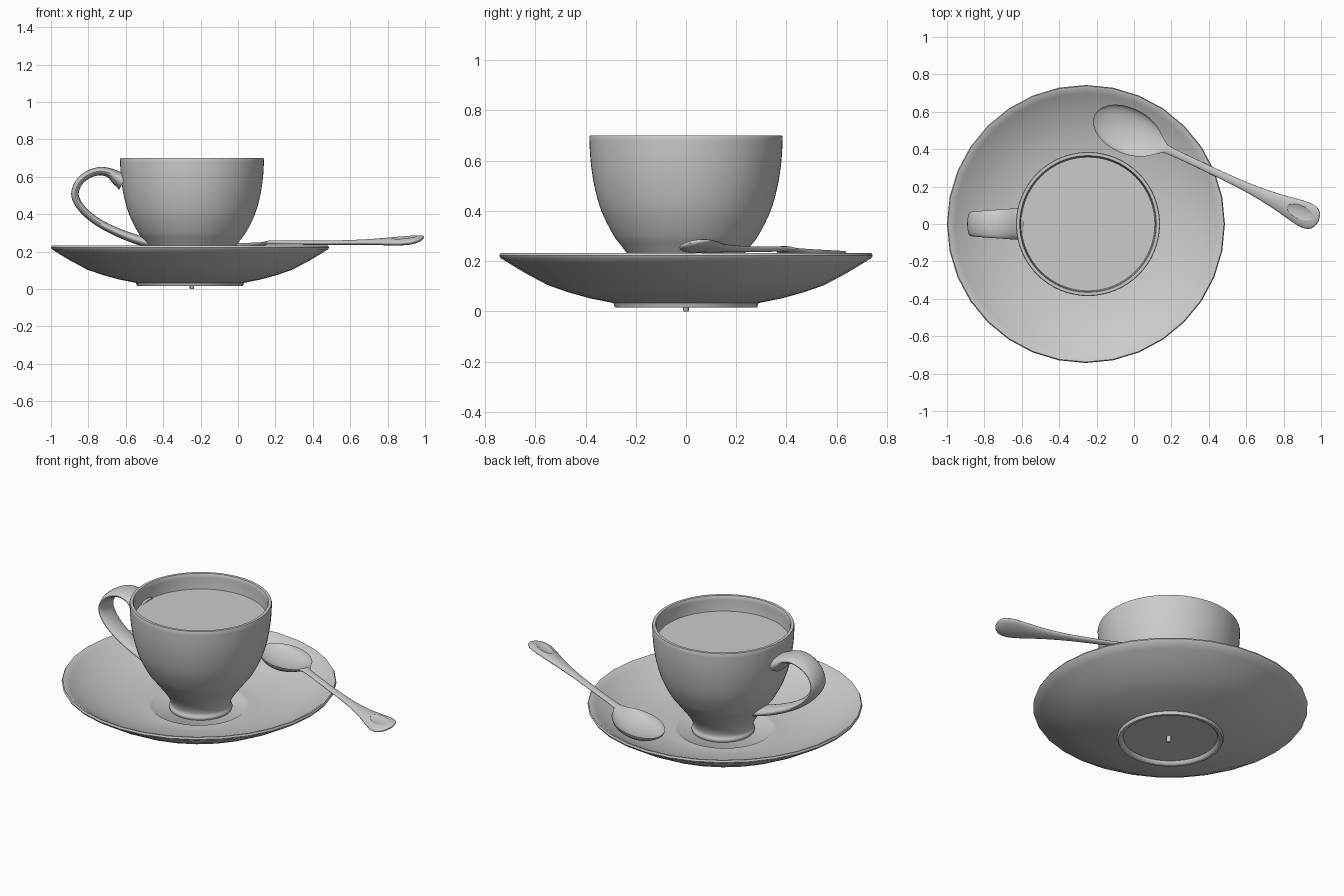
import bpy, bmesh, math
from mathutils import Vector

if "Cube" in bpy.data.objects:
    bpy.data.objects.remove(bpy.data.objects["Cube"])


def smooth_rows(rows, n=4):
    """Catmull-Rom interpolation through rows of numbers."""
    out = []
    for i in range(len(rows) - 1):
        p0, p1 = rows[max(i - 1, 0)], rows[i]
        p2, p3 = rows[i + 1], rows[min(i + 2, len(rows) - 1)]
        for k in range(n):
            t = k / n
            out.append([0.5 * (2 * b + (c - a) * t + (2 * a - 5 * b + 4 * c - d) * t * t
                               + (3 * b - a - 3 * c + d) * t ** 3)
                        for a, b, c, d in zip(p0, p1, p2, p3)])
    out.append(list(rows[-1]))
    return out


def loft(name, rings, caps=True, angle=40):
    """Skin a list of closed rings into one smooth object."""
    bm = bmesh.new()
    vs = [[bm.verts.new(p) for p in r] for r in rings]
    n = len(rings[0])
    for a, b in zip(vs, vs[1:]):
        for i in range(n):
            j = (i + 1) % n
            bm.faces.new((a[i], a[j], b[j], b[i]))
    if caps:
        bm.faces.new(vs[0])
        bm.faces.new(vs[-1])
    bmesh.ops.remove_doubles(bm, verts=bm.verts, dist=1e-5)
    bmesh.ops.recalc_face_normals(bm, faces=bm.faces)
    me = bpy.data.meshes.new(name)
    bm.to_mesh(me)
    bm.free()
    ob = bpy.data.objects.new(name, me)
    bpy.context.collection.objects.link(ob)
    bpy.ops.object.select_all(action='DESELECT')
    bpy.context.view_layer.objects.active = ob
    ob.select_set(True)
    bpy.ops.object.shade_smooth_by_angle(angle=math.radians(angle))
    return ob


def lathe(name, profile, cx, sides):
    rings = [[(cx + r * math.cos(2 * math.pi * i / sides),
               r * math.sin(2 * math.pi * i / sides), z) for i in range(sides)]
             for r, z in profile]
    return loft(name, rings, caps=False)


SAUCER_X, CUP_X = -0.257, -0.246

# Saucer with foot ring, well and ridge around the cup
lathe("saucer", [
    (0, .035), (.255, .035), (.262, .02), (.27, .015), (.283, .016), (.289, .033),
    (.38, .051), (.47, .076), (.55, .104), (.64, .152), (.70, .188), (.738, .212),
    (.743, .222), (.738, .232), (.728, .231), (.70, .212), (.64, .176), (.55, .136),
    (.45, .107), (.36, .09), (.29, .082), (.272, .084), (.258, .082), (.245, .072),
    (0, .07)], SAUCER_X, 32)

# Small nub under the saucer
lathe("saucer_nub", [(0, 0), (.009, 0), (.012, .004), (.012, .04), (0, .04)], CUP_X, 12)

# Cup: outer wall, rim, inner wall
outer = smooth_rows([(.168, .071), (.171, .085), (.163, .105), (.172, .14), (.2, .185),
                     (.253, .255), (.29, .305), (.337, .4), (.365, .5), (.38, .6),
                     (.385, .692)])
inner = smooth_rows([(.362, .692), (.358, .61), (.34, .5), (.31, .4), (.262, .3),
                     (.19, .21), (.1, .165), (0, .155)])
lathe("cup", [(0, .085), (.145, .085), (.152, .071)] + outer
      + [(.382, .7), (.366, .7)] + inner, CUP_X, 64)

# Drink surface
lathe("drink", [(0, .61), (.3575, .61)], CUP_X, 64)

# Cup handle: x, z, half width, half thickness along a curved path
path = smooth_rows([
    (-.612, .575, .085, .05), (-.645, .593, .083, .038), (-.685, .62, .08, .026),
    (-.74, .63, .076, .022), (-.80, .612, .072, .021), (-.85, .57, .067, .02),
    (-.872, .51, .065, .02), (-.853, .455, .063, .02), (-.80, .395, .06, .02),
    (-.72, .34, .058, .021), (-.62, .293, .058, .023), (-.54, .264, .06, .025),
    (-.475, .245, .06, .025)])
rings = []
for i, (x, z, w, h) in enumerate(path):
    a, b = path[max(i - 1, 0)], path[min(i + 1, len(path) - 1)]
    t = Vector((b[0] - a[0], 0, b[1] - a[1])).normalized()
    n = Vector((-t.z, 0, t.x))
    rings.append([Vector((x, 0, z)) + n * h * math.sin(q) + Vector((0, w * math.cos(q), 0))
                  for q in (2 * math.pi * k / 24 for k in range(24))])
loft("cup_handle", rings)

# Spoon: distance along axis, half width, edge height, top rise, bottom drop, roll
rows = smooth_rows([
    (0, 0, .236, 0, 0, 0), (.018, .048, .236, -.012, .02, 0),
    (.06, .088, .237, -.03, .041, 0), (.12, .113, .239, -.045, .057, 0),
    (.19, .122, .241, -.051, .063, 0), (.26, .116, .243, -.046, .058, 0),
    (.33, .09, .246, -.028, .04, 0), (.375, .058, .249, -.008, .022, 0),
    (.41, .032, .25, .007, .012, 0), (.46, .021, .249, .01, .011, 0),
    (.7, .02, .247, .011, .011, 0), (.9, .025, .249, .013, .013, .05),
    (1.05, .039, .252, .017, .017, .12), (1.16, .057, .256, .02, .02, .2),
    (1.24, .069, .261, .019, .022, .22), (1.29, .063, .266, .016, .02, .22),
    (1.318, .038, .27, .01, .012, .22), (1.328, 0, .271, 0, 0, .22)])
tip = Vector((-.213, .583, 0))
along, across = Vector((.904, -.428, 0)), Vector((.428, .904, 0))
rings = []
for s, w, z, up, down, roll in rows:
    ring = []
    for k in range(24):
        u, v = math.cos(2 * math.pi * k / 24), math.sin(2 * math.pi * k / 24)
        p = tip + along * s + across * (w * u)
        p.z = z + (up if v > 0 else down) * v + roll * w * u
        ring.append(p)
    rings.append(ring)
spoon = loft("spoon", rings, caps=False, angle=50)

# Shallow oval recess in the end of the spoon
bpy.ops.mesh.primitive_uv_sphere_add(segments=32, ring_count=16, radius=1)
cutter = bpy.context.object
cutter.name = "recess_cutter"
cutter.scale = (.085, .046, .016)
cutter.rotation_euler = (.21, -.09, math.atan2(-.428, .904))
cutter.location = tip + along * 1.225 + Vector((0, 0, .286))
cutter.hide_render = True
cutter.hide_set(True)
mod = spoon.modifiers.new("recess", 'BOOLEAN')
mod.operation = 'DIFFERENCE'
mod.object = cutter
